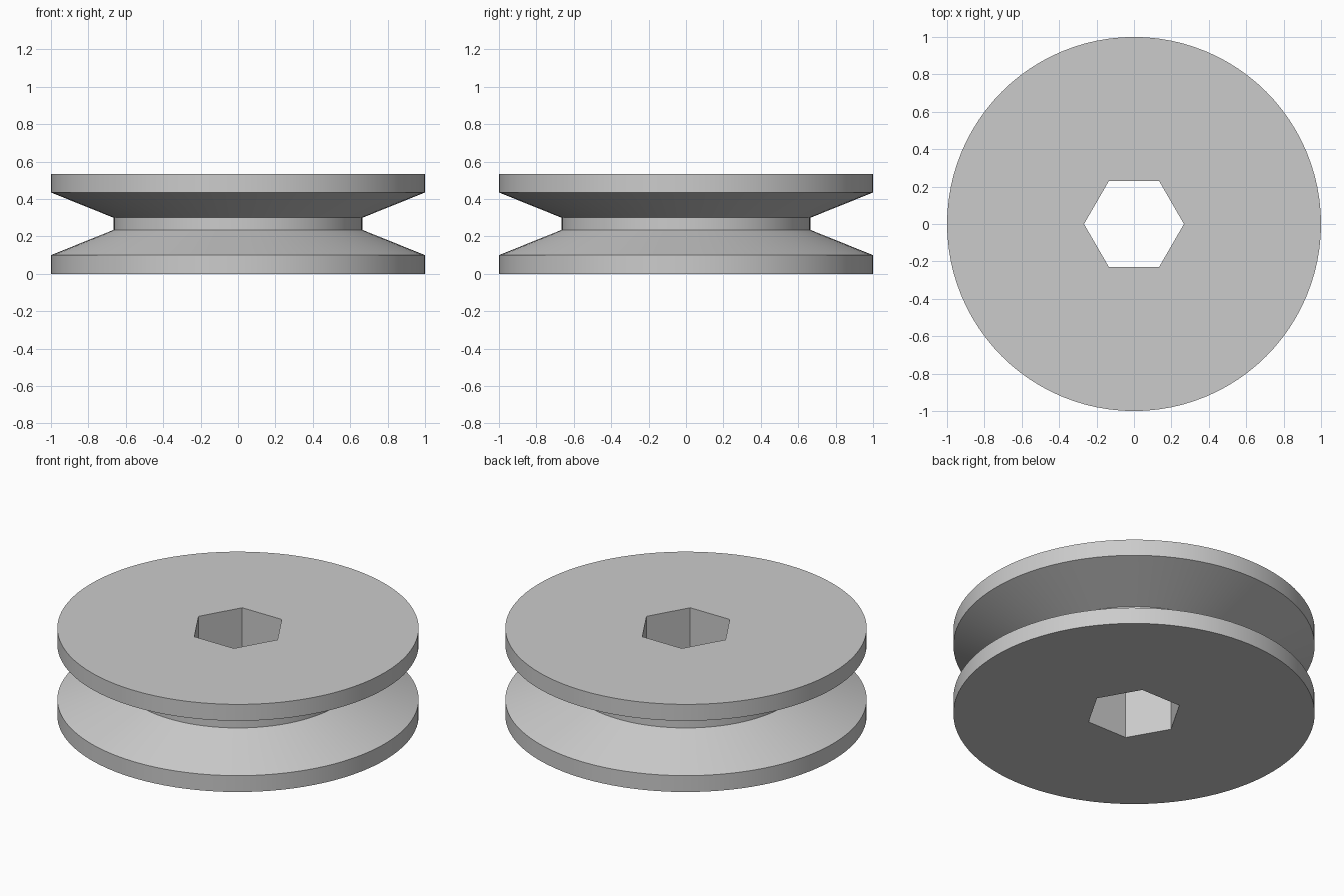
import bpy
import bmesh
from math import sin, cos, pi, radians

cube = bpy.data.objects.get("Cube")
if cube:
    bpy.data.objects.remove(cube, do_unlink=True)

SEGMENTS = 96
SIDES = 6
STEP = SEGMENTS // SIDES
HEX_RADIUS = 0.267

# Outer profile (radius, height): lower rim, sloped groove, hub, upper rim
PROFILE = [(1, 0), (1, 0.1), (0.665, 0.235),
           (0.665, 0.3), (1, 0.435), (1, 0.535)]


def make_material(name, color):
    mat = bpy.data.materials.new(name)
    mat.use_nodes = True
    mat.diffuse_color = color
    mat.node_tree.nodes["Principled BSDF"].inputs["Base Color"].default_value = color
    return mat


def ring(bm, radius, z, count):
    angles = [2 * pi * i / count for i in range(count)]
    return [bm.verts.new((radius * cos(a), radius * sin(a), z)) for a in angles]


def wall(bm, low, high):
    n = len(low)
    for i in range(n):
        j = (i + 1) % n
        bm.faces.new((low[i], low[j], high[j], high[i]))


def cap(bm, outer, inner):
    # One face per side of the hexagonal hole, reaching out to the rim
    for s in range(SIDES):
        arc = [outer[(s * STEP + i) % SEGMENTS] for i in range(STEP + 1)]
        bm.faces.new(arc + [inner[(s + 1) % SIDES], inner[s]])


bm = bmesh.new()

# Grooved outside
rings = [ring(bm, r, z, SEGMENTS) for r, z in PROFILE]
for low, high in zip(rings, rings[1:]):
    wall(bm, low, high)

# Hexagonal bore and flat end faces
bore = [ring(bm, HEX_RADIUS, PROFILE[k][1], SIDES) for k in (0, -1)]
wall(bm, *bore)
cap(bm, rings[0], bore[0])
cap(bm, rings[-1], bore[1])
bmesh.ops.recalc_face_normals(bm, faces=bm.faces)

mesh = bpy.data.meshes.new("pulley_wheel")
bm.to_mesh(mesh)
bm.free()
mesh.materials.append(make_material("light grey", (0.6, 0.6, 0.6, 1)))

pulley = bpy.data.objects.new("pulley_wheel", mesh)
bpy.context.collection.objects.link(pulley)
bpy.context.view_layer.objects.active = pulley
pulley.select_set(True)
bpy.ops.object.shade_smooth_by_angle(angle=radians(15))
